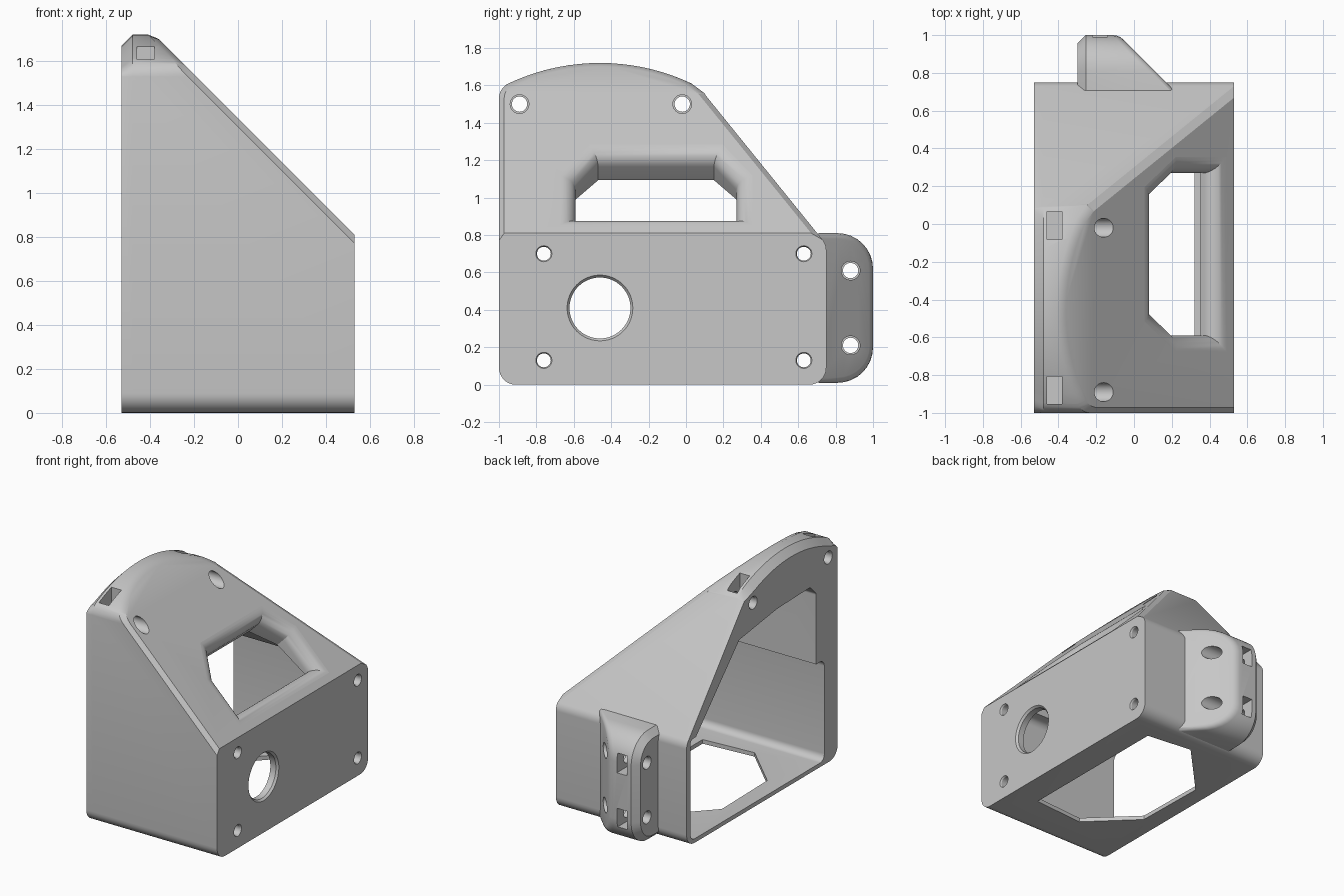
import bpy, bmesh
from math import sin, cos, tan, pi, sqrt
from mathutils import Vector as V

cube = bpy.data.objects.get("Cube")
if cube:
    bpy.data.objects.remove(cube)

grey = bpy.data.materials.new("light_grey")
grey.use_nodes = True
grey.diffuse_color = (0.57, 0.57, 0.57, 1)
grey.node_tree.nodes["Principled BSDF"].inputs["Base Color"].default_value = (0.57, 0.57, 0.57, 1)

SLOPE = V((1, 0, 1)).normalized()
SLOPE_SUM = 1.34          # x + z on the sloped face


def loft(rings):
    """Closed solid through rings with equal point counts."""
    bm = bmesh.new()
    rows = [[bm.verts.new(p) for p in ring] for ring in rings]
    n = len(rows[0])
    for a, b in zip(rows, rows[1:]):
        for i in range(n):
            j = (i + 1) % n
            bm.faces.new((a[i], a[j], b[j], b[i]))
    bm.faces.new(rows[0])
    bm.faces.new(rows[-1])
    bmesh.ops.recalc_face_normals(bm, faces=bm.faces)
    return bm


def rounded(points, steps=8):
    """Polygon of (y, z, radius) corners turned into a filleted outline."""
    out = []
    for i, (y, z, r) in enumerate(points):
        p = V((y, z))
        if r == 0:
            out.append(p)
            continue
        a = (V(points[i - 1][:2]) - p).normalized()
        b = (V(points[(i + 1) % len(points)][:2]) - p).normalized()
        half = a.angle(b) / 2
        centre = p + (a + b).normalized() * (r / sin(half))
        s = p + a * (r / tan(half)) - centre
        e = p + b * (r / tan(half)) - centre
        sweep = s.angle(e)
        for k in range(steps + 1):
            t = k / steps
            out.append(centre + (s * sin((1 - t) * sweep) + e * sin(t * sweep)) / sin(sweep))
    return out


def ring_at(x, outline):
    return [V((x, p.x, p.y)) for p in outline]


def prism(outline, x0, x1):
    return loft([ring_at(x0, outline), ring_at(x1, outline)])


def box(lo, hi):
    return prism([V((lo[1], lo[2])), V((hi[1], lo[2])), V((hi[1], hi[2])), V((lo[1], hi[2]))], lo[0], hi[0])


def lathe_x(y, z, stations, n=32):
    """Round cutter along x from (x, radius) stations."""
    return loft([[V((x, y + r * cos(2 * pi * k / n), z + r * sin(2 * pi * k / n)))
                  for k in range(n)] for x, r in stations])


def slice_off(bm, point, normal):
    cut = bmesh.ops.bisect_plane(bm, geom=bm.verts[:] + bm.edges[:] + bm.faces[:], dist=1e-5,
                                 plane_co=point, plane_no=normal, clear_outer=True)
    edges = [e for e in cut["geom_cut"] if isinstance(e, bmesh.types.BMEdge)]
    bmesh.ops.edgeloop_fill(bm, edges=edges)
    bmesh.ops.recalc_face_normals(bm, faces=bm.faces)
    bm.normal_update()


def bevel_border(bm, normal, offset, segments, keep):
    """Bevel the border of the face with the given normal."""
    edges = [e for e in bm.edges
             if sum(f.normal.dot(normal) > 0.999 for f in e.link_faces) == 1
             and keep((e.verts[0].co + e.verts[1].co) / 2)]
    bmesh.ops.bevel(bm, geom=edges, offset=offset, segments=segments, profile=0.5,
                    affect='EDGES', clamp_overlap=True)


def make(name, bm):
    mesh = bpy.data.meshes.new(name)
    bmesh.ops.recalc_face_normals(bm, faces=bm.faces)
    bm.to_mesh(mesh)
    bm.free()
    ob = bpy.data.objects.new(name, mesh)
    bpy.context.collection.objects.link(ob)
    mesh.materials.append(grey)
    return ob


def carve(ob, cutters):
    """Subtract each cutter, bake the result and delete the cutters."""
    tools = [make("cutter", c) for c in cutters]
    for tool in tools:
        tool.hide_render = True
        mod = ob.modifiers.new("cut", 'BOOLEAN')
        mod.operation, mod.solver, mod.object = 'DIFFERENCE', 'EXACT', tool
    bpy.context.view_layer.update()
    baked = bpy.data.meshes.new_from_object(ob.evaluated_get(bpy.context.evaluated_depsgraph_get()))
    ob.modifiers.clear()
    ob.data = baked
    baked.materials.clear()
    baked.materials.append(grey)
    for tool in tools:
        bpy.data.objects.remove(tool)
    bpy.ops.object.select_all(action='DESELECT')
    ob.select_set(True)
    bpy.context.view_layer.objects.active = ob
    bpy.ops.object.shade_smooth_by_angle(angle=pi / 6)


# Housing: side profile with domed top, sliced by the long slope
R = 1.147
hub = V((-0.46, 1.72 - R))
dome = [(hub.x + R * sin(a), hub.y + R * cos(a), 0) for a in [0.44 - 0.88 * k / 18 for k in range(19)]]
side = rounded([(-1, 0, 0.09), (0.75, 0, 0.09), (0.75, 0.75, 0.09), (0.09, 1.565, 0.04)] + dome + [(-1, 1.585, 0.09)])
# The dome is chamfered where it meets the open side
trimmed = [p + (hub - p).normalized() * 0.05 * min(1, max(0, (p.y - 1.53) / 0.09)) for p in side]
body = loft([ring_at(-0.53, trimmed), ring_at(-0.48, side), ring_at(0.53, side)])
slice_off(body, V((0, 0, SLOPE_SUM)), SLOPE)
bevel_border(body, SLOPE, 0.03, 1, lambda p: p.z > 0.85)
housing = make("housing", body)

# Hollow inside, open on the -x side; its roof is a little flatter than the slope
lower = prism(rounded([(-0.845, 0.03, 0.05), (0.705, 0.03, 0.05), (0.705, 0.77, 0.03), (-0.845, 0.77, 0.05)]), -0.6, 0.47)
upper = prism(rounded([(-0.75, 0.6, 0), (0.69, 0.6, 0), (0.69, 0.72, 0), (0.14, 1.29, 0.03), (-0.3, 1.35, 0.3),
                       (-0.68, 1.36, 0.03), (-0.75, 1.29, 0.03)]), -0.6, 0.47)
for cavity in (lower, upper):
    slice_off(cavity, V((0.35, 0, 0.835)), V((0.26, 0, 0.37)).normalized())

# Window through the slope with a rounded lip, lofted along the slope normal
window = [V((y, (z - 0.91) * sqrt(2))) for y, z in
          ((-0.59, 0.91), (0.27, 0.91), (0.27, 1.1), (0.15, 1.225), (-0.47, 1.225), (-0.59, 1.1))]


def window_ring(depth, grow):
    ring = []
    for i, p in enumerate(window):
        d1 = (p - window[i - 1]).normalized()
        d2 = (window[(i + 1) % len(window)] - p).normalized()
        n1, n2 = V((d1.y, -d1.x)), V((d2.y, -d2.x))
        q = p + (n1 + n2) * (grow / (1 + n1.dot(n2)))
        z = 0.91 + q.y / sqrt(2)
        ring.append(V((SLOPE_SUM - z, q.x, z)) - SLOPE * depth)
    return ring


LIP = 0.085
turns = [pi / 2 * k / 8 for k in range(9)]
flare = ([window_ring(-0.03, LIP)]
         + [window_ring(LIP * (1 - cos(t)), LIP * (1 - sin(t))) for t in turns]
         + [window_ring(0.28, 0)])

# Floor opening
floor = [(0.32, -0.65), (0.32, 0.53), (-0.03, 0.57), (-0.41, 0.17), (-0.4, -0.37), (-0.08, -0.68)]
floor_cut = loft([[V((x, y, z)) for x, y in floor] for z in (-0.1, 0.1)])

# Screw holes, big port and nut slots
cuts = [lower, upper, loft(flare), floor_cut,
        lathe_x(-0.46, 0.41, [(0.4, 0.163), (0.515, 0.163), (0.535, 0.18), (0.6, 0.18)], 64)]
for y in (-0.76, 0.63):
    for z in (0.13, 0.70):
        cuts.append(lathe_x(y, z, [(0.3, 0.037), (0.52, 0.037), (0.535, 0.046), (0.6, 0.046)]))
for y in (-0.89, -0.02):
    cuts.append(lathe_x(y, 1.5, [(-0.6, 0.05), (-0.535, 0.05), (-0.52, 0.041),
                                 (-0.3, 0.041), (-0.3, 0.05), (0, 0.05)]))
for y in (-0.88, -0.008):
    cuts.append(box((-0.46, y - 0.073, 1.44), (-0.38, y + 0.073, 1.9)))
carve(housing, cuts)

# Rear mounting tab with a sloped side
tab = prism(rounded([(0.708, 0.01, 0), (1, 0.01, 0.19), (1, 0.81, 0.19), (0.708, 0.81, 0)]), -0.30, 0.3)
tab_normal = V((1, 1, 0)).normalized()
slice_off(tab, V((0, 0.92, 0)), tab_normal)
bevel_border(tab, tab_normal, 0.03, 3, lambda p: p.y > 0.72)
bevel_border(tab, V((-1, 0, 0)), 0.045, 1, lambda p: p.y > 0.72)
mount = make("mounting_tab", tab)
cuts = []
for z in (0.21, 0.61):
    cuts.append(lathe_x(0.88, z, [(-0.4, 0.05), (-0.305, 0.05), (-0.29, 0.041),
                                  (-0.1, 0.041), (-0.1, 0.05), (0.3, 0.05)]))
    cuts.append(box((-0.22, 0.82, z - 0.07), (-0.14, 1.1, z + 0.07)))
carve(mount, cuts)
